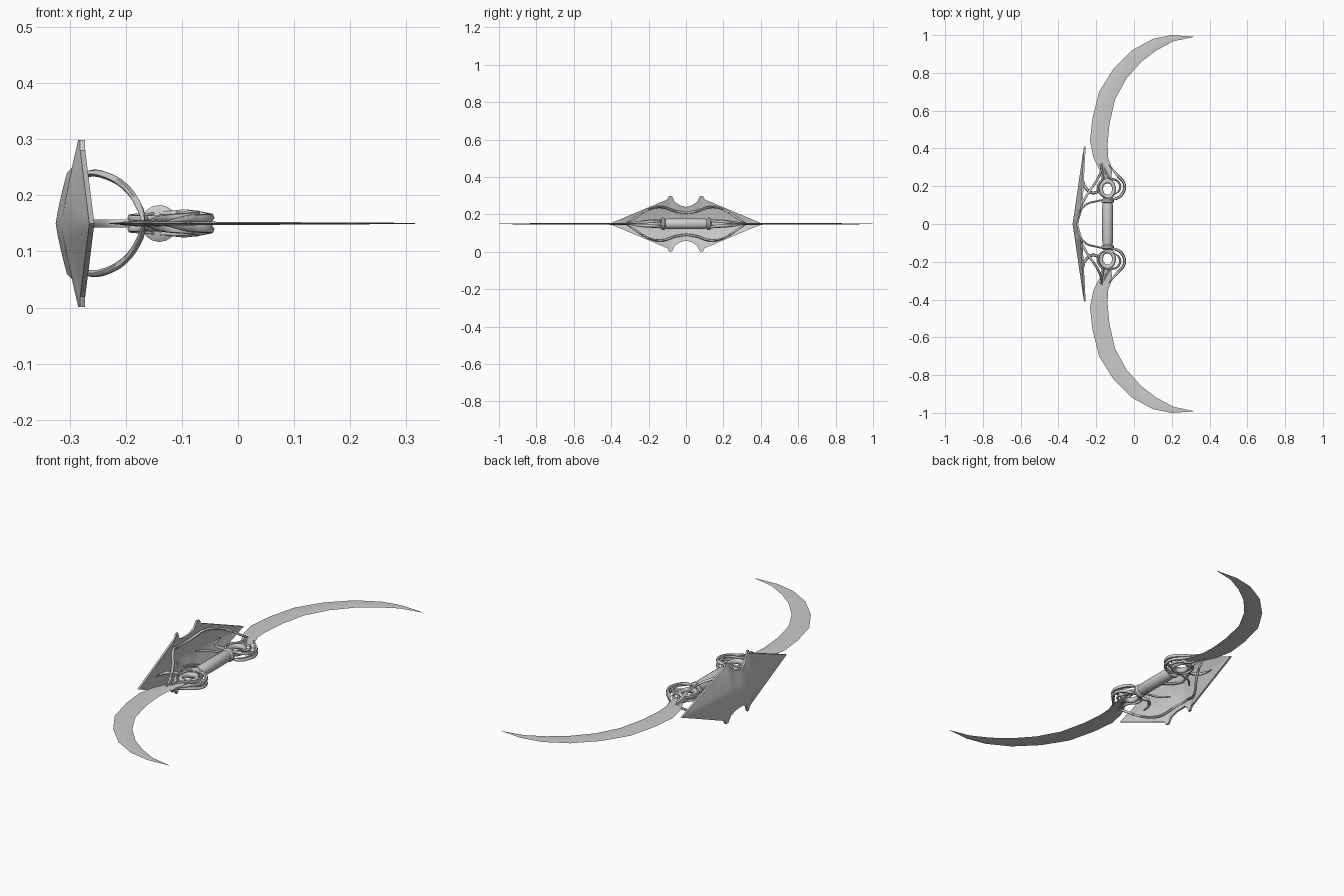
import bpy, bmesh, math
from mathutils import Vector

if "Cube" in bpy.data.objects:
    bpy.data.objects.remove(bpy.data.objects["Cube"])

grey = bpy.data.materials.new("pale_grey")
grey.use_nodes = True
grey.diffuse_color = (0.6, 0.6, 0.6, 1)
grey.node_tree.nodes["Principled BSDF"].inputs["Base Color"].default_value = (0.6, 0.6, 0.6, 1)

MID = 0.15      # height of the symmetry plane
GRIP_X = -0.14  # axis of the grip


def finish(ob, angle=35):
    ob.data.materials.clear()
    ob.data.materials.append(grey)
    bpy.ops.object.select_all(action="DESELECT")
    ob.select_set(True)
    bpy.context.view_layer.objects.active = ob
    bpy.ops.object.shade_smooth_by_angle(angle=math.radians(angle))
    return ob


def mesh_object(name, verts, faces, angle=35):
    me = bpy.data.meshes.new(name)
    me.from_pydata(verts, [], faces)
    bm = bmesh.new()
    bm.from_mesh(me)
    bmesh.ops.remove_doubles(bm, verts=bm.verts, dist=0.0001)
    bmesh.ops.recalc_face_normals(bm, faces=bm.faces)
    bm.to_mesh(me)
    bm.free()
    ob = bpy.data.objects.new(name, me)
    bpy.context.collection.objects.link(ob)
    return finish(ob, angle)


def strand(name, points, radius, sy, sz, ends=(0.3, 0.3)):
    """Smooth tapered tube; points are (x, y, height from the middle plane)."""
    cu = bpy.data.curves.new(name, "CURVE")
    cu.dimensions = "3D"
    cu.bevel_depth = radius
    cu.bevel_resolution = 1
    cu.use_fill_caps = True
    sp = cu.splines.new("BEZIER")
    sp.resolution_u = 6
    sp.bezier_points.add(len(points) - 1)
    for i, (p, (x, y, z)) in enumerate(zip(sp.bezier_points, points)):
        p.co = (x, y * sy, MID + z * sz)
        p.handle_left_type = p.handle_right_type = "AUTO"
        p.radius = ends[0] if i == 0 else ends[1] if i == len(points) - 1 else 1
    temp = bpy.data.objects.new(name, cu)
    bpy.context.collection.objects.link(temp)
    bpy.context.view_layer.update()
    me = bpy.data.meshes.new_from_object(temp.evaluated_get(bpy.context.evaluated_depsgraph_get()))
    bpy.data.objects.remove(temp)
    ob = bpy.data.objects.new(name, me)
    bpy.context.collection.objects.link(ob)
    return finish(ob, 60)


def lerp_path(path, t):
    for (a, va), (b, vb) in zip(path, path[1:]):
        if t <= b:
            return va + (vb - va) * (t - a) / (b - a)
    return path[-1][1]


# Shield: a bowed plate, ridged at the centre, with a horn each side of a notch
edge_z = [(0, 0.09), (0.03, 0.098), (0.06, 0.117), (0.075, 0.149), (0.09, 0.149),
          (0.1, 0.13), (0.41, 0)]
edge_x = [(0, -0.305), (0.085, -0.282), (0.41, -0.265)]
stations = [0, 0.03, 0.06, 0.075, 0.09, 0.1, 0.18, 0.26, 0.34, 0.41]
ys = [-y for y in stations[:0:-1]] + stations
rows = 8
verts, faces = [], []
for y in ys:
    a = abs(y)
    ridge = -0.325 + 0.06 * a / 0.41
    for j in range(rows + 1):
        v = 2 * j / rows - 1
        x = ridge + (lerp_path(edge_x, a) - ridge) * abs(v) ** 1.2
        verts.append((x, y, MID + v * lerp_path(edge_z, a)))
n = rows + 1
for i in range(len(ys) - 1):
    for j in range(rows):
        faces.append((i * n + j, (i + 1) * n + j, (i + 1) * n + j + 1, i * n + j + 1))
# give the plate thickness towards the grip
front_count = len(verts)
verts += [(x + 0.009, y, z) for x, y, z in verts]
faces += [tuple(k + front_count for k in reversed(f)) for f in faces]
for i in range(len(ys) - 1):
    for j in (0, rows):
        a, b = i * n + j, (i + 1) * n + j
        faces.append((a, b, b + front_count, a + front_count))
mesh_object("shield_plate", verts, faces, 20)

# Grip: turned profile along y with flared collars
profile = [(0, -0.135), (0.022, -0.135), (0.033, -0.128), (0.033, -0.117), (0.025, -0.11),
           (0.028, -0.1), (0.029, 0)]
profile += [(r, -y) for r, y in profile[-2::-1]]
seg = 16
verts = [(GRIP_X + r * math.cos(math.tau * k / seg), y, MID + r * math.sin(math.tau * k / seg))
         for r, y in profile for k in range(seg)]
faces = [(i * seg + k, i * seg + (k + 1) % seg, (i + 1) * seg + (k + 1) % seg, (i + 1) * seg + k)
         for i in range(len(profile) - 1) for k in range(seg)]
mesh_object("grip", verts, faces)

# Blade stations: outer edge and inner edge, from root to point
outer = [(-0.16, 0.24), (-0.185, 0.29), (-0.215, 0.35), (-0.233, 0.44), (-0.22, 0.56), (-0.185, 0.7),
         (-0.11, 0.82), (-0.01, 0.92), (0.1, 0.98), (0.2, 1.0), (0.315, 0.992)]
inner = [(-0.12, 0.24), (-0.115, 0.29), (-0.137, 0.35), (-0.14, 0.42), (-0.13, 0.53), (-0.1, 0.66),
         (-0.04, 0.77), (0.04, 0.86), (0.12, 0.92), (0.21, 0.968), (0.315, 0.99)]

for sy, side in ((-1, "front"), (1, "back")):
    # Blade: thin lozenge section swept along the crescent
    verts, faces = [], []
    for i, (o, p) in enumerate(zip(outer, inner)):
        o, p = Vector(o), Vector(p)
        m = (o + p) / 2
        t = 0.006 * (1 - i / len(outer)) + 0.0005
        verts += [(o.x, o.y * sy, MID), (m.x, m.y * sy, MID + t),
                  (p.x, p.y * sy, MID), (m.x, m.y * sy, MID - t)]
    for i in range(len(outer) - 1):
        for k in range(4):
            a, b = i * 4 + k, i * 4 + (k + 1) % 4
            faces.append((a, b, b + 4, a + 4))
    faces += [(0, 1, 2, 3)]
    mesh_object(side + "_blade", verts, faces, 20)

    # Eye ring joining grip and blade
    bpy.ops.mesh.primitive_torus_add(major_radius=0.036, minor_radius=0.011, major_segments=24,
                                     minor_segments=8, location=(GRIP_X, 0.185 * sy, MID))
    ring = bpy.context.object
    ring.name = side + "_eye_ring"
    ring.scale = (0.95, 1.2, 1.3)
    finish(ring, 60)

    # Small forward and rearward stays between shield and grip
    strand(side + "_inner_stay", [(-0.285, 0.07, 0), (-0.25, 0.105, 0), (-0.2, 0.12, 0),
                                  (-0.15, 0.13, 0)], 0.005, sy, 1, (0.8, 0.8))
    strand(side + "_outer_stay", [(-0.272, 0.25, 0), (-0.255, 0.19, 0), (-0.21, 0.165, 0),
                                  (-0.175, 0.2, 0), (-0.165, 0.26, 0), (-0.185, 0.33, 0)],
           0.008, sy, 1)
    for sz, level in ((1, "upper"), (-1, "lower")):
        label = side + "_" + level
        # Curls sweeping round the knot
        strand(label + "_outer_curl", [(-0.14, 0.135, 0.018), (-0.095, 0.135, 0.018),
                                       (-0.056, 0.17, 0.012), (-0.053, 0.215, 0.01),
                                       (-0.085, 0.255, 0.008), (-0.13, 0.31, 0.002)],
               0.008, sy, sz)
        strand(label + "_inner_curl", [(-0.11, 0.15, 0.02), (-0.075, 0.185, 0.018),
                                       (-0.085, 0.225, 0.014), (-0.13, 0.245, 0.01),
                                       (-0.165, 0.31, 0.003)], 0.006, sy, sz)
        strand(label + "_side_curl", [(-0.15, 0.14, 0.018), (-0.185, 0.165, 0.012),
                                      (-0.19, 0.2, 0.01), (-0.165, 0.245, 0.008),
                                      (-0.175, 0.315, 0.002)], 0.006, sy, sz)
        # Long arm rising from the blade and running along the shield to its centre
        strand(label + "_arm", [(-0.168, 0.325, 0), (-0.175, 0.28, 0.027), (-0.2, 0.225, 0.064),
                                (-0.235, 0.175, 0.085), (-0.268, 0.12, 0.088),
                                (-0.29, 0.06, 0.068), (-0.305, 0, 0.058)],
               0.0065, sy, sz, (0.4, 1))
